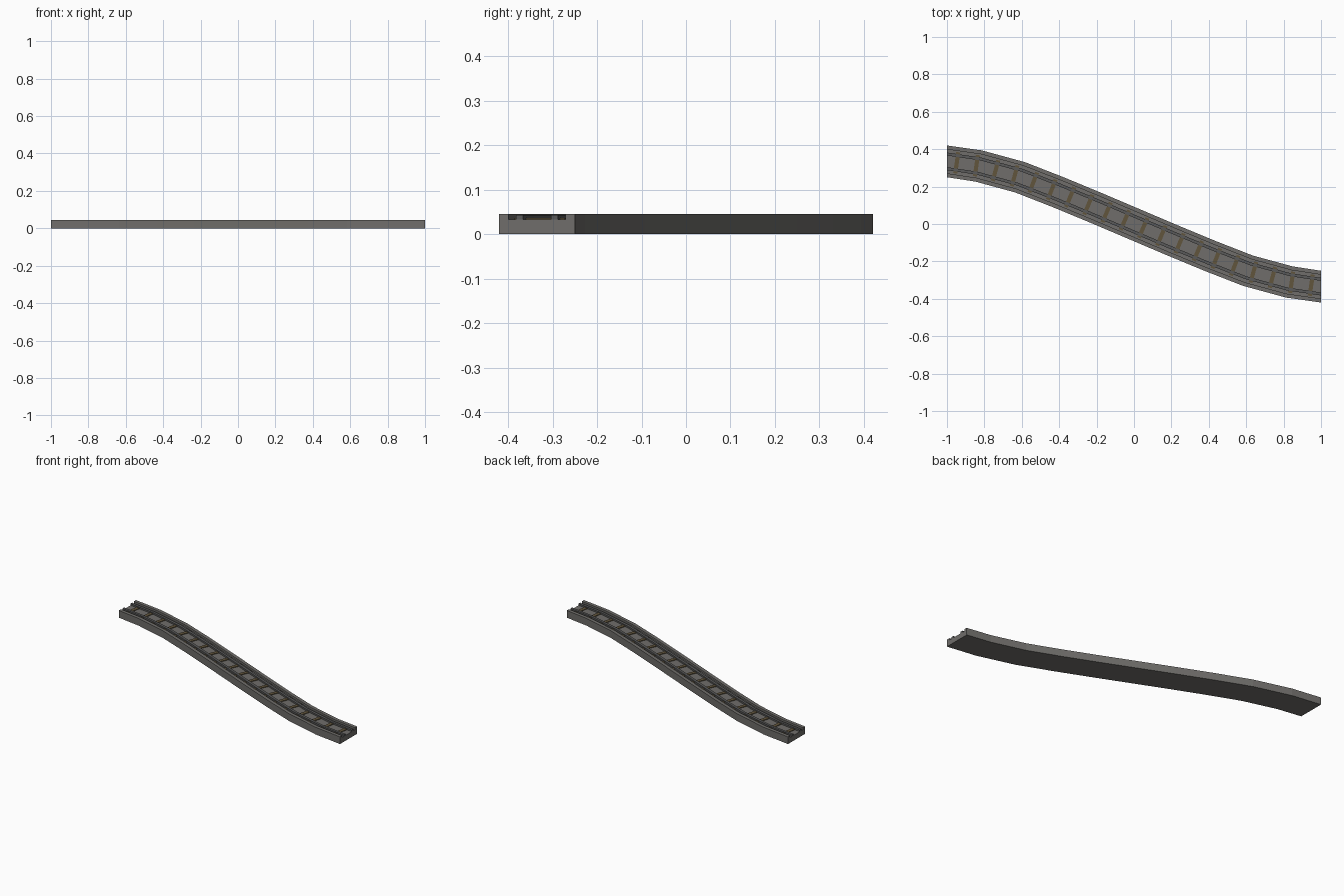
import bpy, bmesh
from mathutils import Vector

if "Cube" in bpy.data.objects:
    bpy.data.objects.remove(bpy.data.objects["Cube"])


def material(name, rgb):
    m = bpy.data.materials.new(name)
    m.diffuse_color = (*rgb, 1)
    m.use_nodes = True
    m.node_tree.nodes["Principled BSDF"].inputs["Base Color"].default_value = m.diffuse_color
    return m


STONE = material("stone grey", (0.16, 0.155, 0.145))
STEEL = material("dark steel", (0.10, 0.10, 0.10))
WOOD = material("sleeper brown", (0.12, 0.09, 0.045))

# Centre line of the S-bend: one half, point-mirrored through the origin
half = [(-1, 0.335), (-0.83, 0.31), (-0.61, 0.25), (-0.405, 0.17), (-0.2, 0.085)]
path = [Vector(p) for p in half] + [Vector((0, 0))]
path += [Vector((-x, -y)) for x, y in reversed(half)]


def side_vector(i):
    """Left-hand mitred normal; the two ends are cut square to x."""
    if i in (0, len(path) - 1):
        return Vector((0, 1))
    a = (path[i] - path[i - 1]).normalized()
    b = (path[i + 1] - path[i]).normalized()
    t = (a + b).normalized()
    return Vector((-t.y, t.x)) / t.dot(a)


def finish(bm, name, mat):
    bmesh.ops.recalc_face_normals(bm, faces=bm.faces)
    me = bpy.data.meshes.new(name)
    bm.to_mesh(me)
    bm.free()
    me.materials.append(mat)
    ob = bpy.data.objects.new(name, me)
    bpy.context.collection.objects.link(ob)
    return ob


def sweep(name, profile, mat):
    """Sweep a closed (offset, z) profile along the centre line."""
    bm = bmesh.new()
    rings = []
    for i, p in enumerate(path):
        n = side_vector(i)
        rings.append([bm.verts.new((*(p + n * o), z)) for o, z in profile])
    k = len(profile)
    for r, s in zip(rings, rings[1:]):
        for j in range(k):
            bm.faces.new((r[j], r[(j + 1) % k], s[(j + 1) % k], s[j]))
    bm.faces.new(rings[0])
    bm.faces.new(rings[-1])
    return finish(bm, name, mat)


# Base slab with a shallow trough for the track
W, T, H, F = 0.085, 0.064, 0.045, 0.033
sweep("track_base", [(-W, 0), (W, 0), (W, H), (T, H), (T, F),
                     (-T, F), (-T, H), (-W, H)], STONE)

# Two rails
for side, name in ((1, "left_rail"), (-1, "right_rail")):
    c = side * 0.039
    sweep(name, [(c - 0.008, F), (c + 0.008, F),
                 (c + 0.008, 0.0435), (c - 0.008, 0.0435)], STEEL)

# Sleepers spaced evenly along the centre line
lengths = [(b - a).length for a, b in zip(path, path[1:])]
total, count = sum(lengths), 20
bm = bmesh.new()
for s in range(count):
    d = (s + 0.5) * total / count
    i = 0
    while d > lengths[i]:
        d -= lengths[i]
        i += 1
    t = (path[i + 1] - path[i]).normalized()
    n = Vector((-t.y, t.x))
    c = path[i] + t * d
    v = {}
    for a in (-1, 1):
        for b in (-1, 1):
            q = c + t * (a * 0.011) + n * (b * 0.057)
            for z in (F - 0.001, 0.037):
                v[a, b, z] = bm.verts.new((*q, z))
    bmesh.ops.convex_hull(bm, input=list(v.values()))
finish(bm, "sleepers", WOOD)
